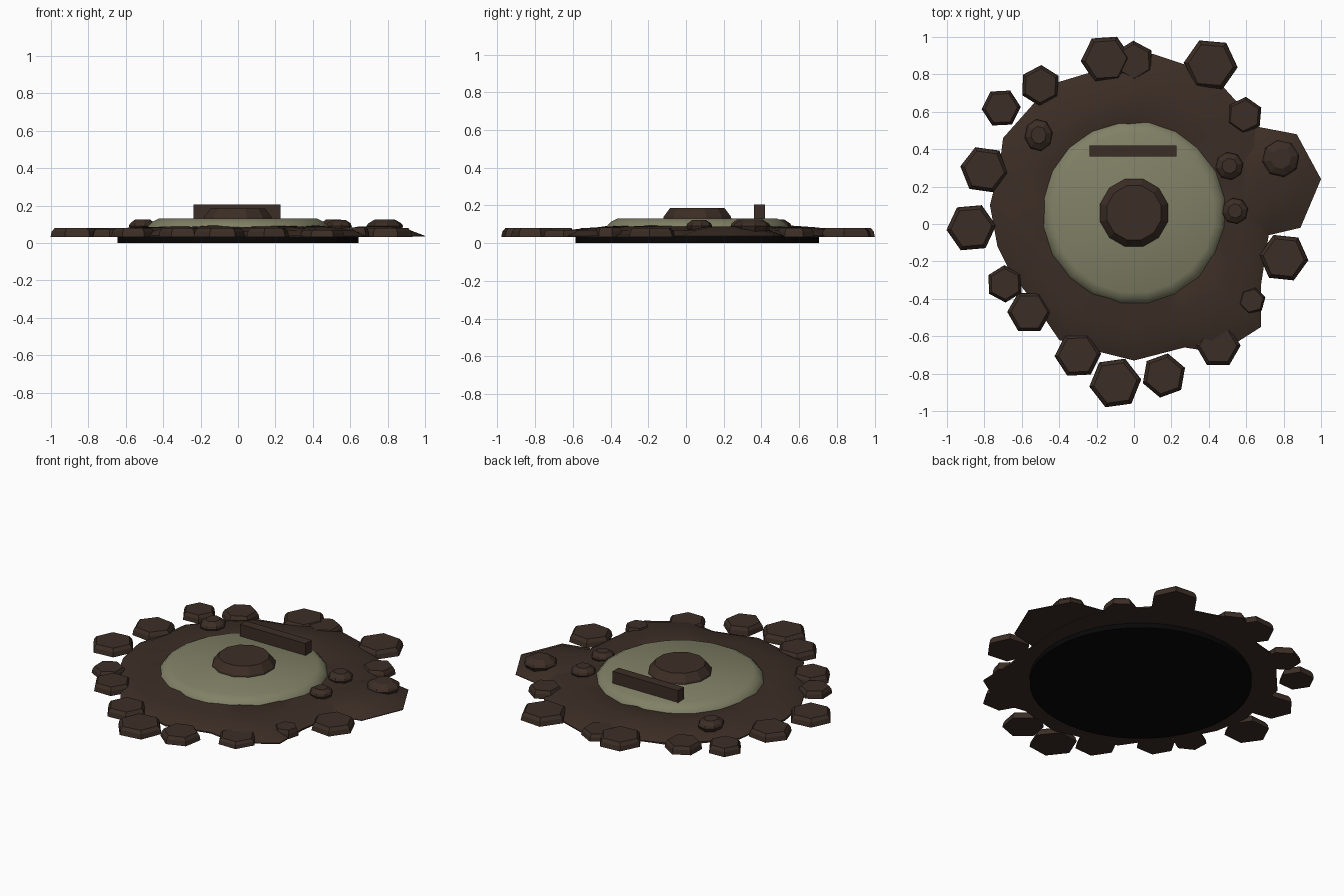
import bpy, bmesh, math, random
from mathutils import Vector

random.seed(4)
if "Cube" in bpy.data.objects:
    bpy.data.objects.remove(bpy.data.objects["Cube"], do_unlink=True)

CENTRE = Vector((0, 0.06))


def material(name, colour):
    m = bpy.data.materials.new(name)
    m.use_nodes = True
    m.diffuse_color = (*colour, 1)
    m.node_tree.nodes["Principled BSDF"].inputs["Base Color"].default_value = (*colour, 1)
    return m


soil = material("soil brown", (0.045, 0.027, 0.019))
olive = material("olive paint", (0.22, 0.22, 0.135))
black = material("black underside", (0.002, 0.002, 0.002))


def loft(name, rings, mat, smooth=None):
    """Skin a stack of equal-length point rings and cap both ends."""
    bm = bmesh.new()
    loops = [[bm.verts.new(p) for p in ring] for ring in rings]
    n = len(loops[0])
    for a, b in zip(loops, loops[1:]):
        for i in range(n):
            j = (i + 1) % n
            bm.faces.new((a[i], a[j], b[j], b[i]))
    bm.faces.new(loops[0][::-1])
    bm.faces.new(loops[-1])
    bmesh.ops.recalc_face_normals(bm, faces=bm.faces)
    mesh = bpy.data.meshes.new(name)
    bm.to_mesh(mesh)
    bm.free()
    mesh.materials.append(mat)
    ob = bpy.data.objects.new(name, mesh)
    bpy.context.collection.objects.link(ob)
    if smooth:
        bpy.ops.object.select_all(action='DESELECT')
        ob.select_set(True)
        bpy.context.view_layer.objects.active = ob
        bpy.ops.object.shade_smooth_by_angle(angle=math.radians(smooth))
    return ob


def turned(name, centre, profile, sides, mat, turn=0, smooth=None, stretch=1):
    """Stack of regular polygons from (radius, height) pairs."""
    rings = []
    for r, z in profile:
        angles = [math.radians(turn) + math.tau * i / sides for i in range(sides)]
        rings.append([(centre[0] + r * math.cos(a),
                       centre[1] + r * stretch * math.sin(a), z) for a in angles])
    return loft(name, rings, mat, smooth)


# Mine: base plate, olive body, pressure button and bar
turned("base_plate", CENTRE, [(0.645, 0), (0.645, 0.034)], 40, black, smooth=30)
turned("mine_body", CENTRE, [(0.5, 0.04), (0.49, 0.085), (0.465, 0.112), (0.43, 0.13)],
       20, olive, turn=9, smooth=35)
turned("pressure_button", CENTRE, [(0.188, 0.125), (0.185, 0.14), (0.15, 0.185)],
       12, soil, turn=15)
bar = [(-0.238, 0.36), (0.226, 0.36), (0.226, 0.42), (-0.238, 0.42)]
loft("top_bar", [[(x, y, z) for x, y in bar] for z in (0.125, 0.206)], soil)

# Dirt mound: ragged outline blended towards a round inner rim
outline = [(0.74, 0.2), (0.7, 0.44), (0.58, 0.62), (0.48, 0.73), (0.34, 0.83),
           (0.1, 0.91), (-0.05, 0.87), (-0.2, 0.82), (-0.4, 0.76), (-0.54, 0.64),
           (-0.7, 0.46), (-0.72, 0.3), (-0.77, 0.1), (-0.73, -0.12), (-0.66, -0.26),
           (-0.55, -0.4), (-0.4, -0.62), (-0.2, -0.68), (0, -0.73), (0.27, -0.66),
           (0.46, -0.69), (0.68, -0.55), (0.68, -0.32), (0.72, -0.06)]


def mound_ring(t, z, rough):
    ring = []
    for p in outline:
        p = Vector(p)
        rim = CENTRE + (p - CENTRE).normalized() * 0.473
        q = p.lerp(rim, t)
        ring.append((q.x, q.y, z + random.uniform(-rough, rough)))
    return ring


steps = [(0, 0.032, 0), (0, 0.04, 0.004), (0.2, 0.068, 0.005),
         (0.6, 0.08, 0.005), (1, 0.09, 0.005), (1.1, 0.07, 0)]
loft("dirt_mound", [mound_ring(*s) for s in steps], soil, smooth=35)

# Side lump of dirt spilling to the left
lump = [(1.0, 0.24), (0.87, 0.48), (0.66, 0.52), (0.52, 0.4), (0.5, 0.08),
        (0.58, -0.1), (0.72, -0.06), (0.89, -0.02)]
mid = Vector((0.72, 0.24))
rings = []
for t, z in ((0, 0.034), (0, 0.038), (0.3, 0.07), (0.65, 0.088)):
    rings.append([(*Vector(p).lerp(mid, t), z) for p in lump])
loft("dirt_lump", rings, soil, smooth=35)

# Clods around the rim: x, y, radius, turn, top height
clods = [(-0.15, 0.88, 0.135, 4, 0.08), (0, 0.87, 0.11, 32, 0.074),
         (0.41, 0.85, 0.145, -5, 0.08), (-0.5, 0.74, 0.11, 28, 0.08),
         (-0.71, 0.62, 0.105, 3, 0.08), (-0.8, 0.29, 0.13, -8, 0.08),
         (-0.87, -0.02, 0.133, 5, 0.08), (-0.69, -0.32, 0.1, 32, 0.075),
         (-0.56, -0.47, 0.118, 0, 0.08), (-0.3, -0.7, 0.125, 3, 0.08),
         (-0.1, -0.85, 0.14, 8, 0.08), (0.16, -0.81, 0.12, 20, 0.08),
         (0.45, -0.65, 0.12, 0, 0.07), (0.8, -0.18, 0.133, -6, 0.08),
         (0.59, 0.58, 0.1, 25, 0.08), (0.63, -0.41, 0.075, 15, 0.082)]
for x, y, r, turn, top in clods:
    low = 0.032
    turned("clod", (x, y), [(r, low), (r * 0.95, low + (top - low) * 0.6), (r * 0.83, top)],
           6, soil, turn)

# Faceted pebbles lying on the dirt
for x, y, r, top, stretch in [(-0.51, 0.475, 0.075, 0.125, 1.15), (0.51, 0.31, 0.075, 0.125, 1),
                              (0.54, 0.07, 0.07, 0.122, 1), (0.785, 0.35, 0.1, 0.125, 1)]:
    turned("pebble", (x, y), [(r * 0.8, 0.055), (r, 0.09), (r * 0.9, 0.105), (r * 0.55, top)],
           8, soil, 10, stretch=stretch)
